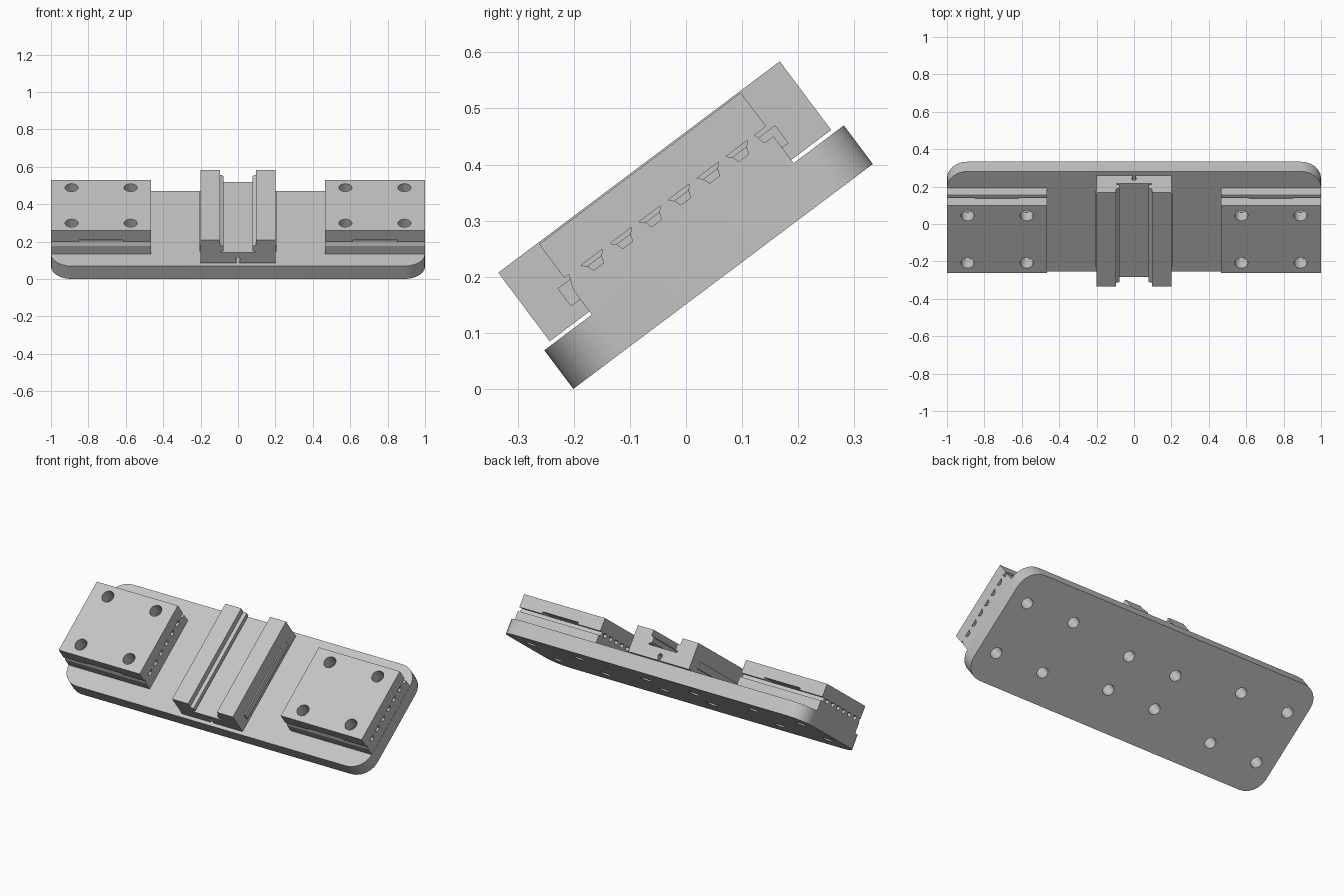
import bpy, bmesh, math
from mathutils import Matrix

if "Cube" in bpy.data.objects:
    bpy.data.objects.remove(bpy.data.objects["Cube"], do_unlink=True)

# The assembly is laid out flat (x across, y along, z up), then tilted as a whole
TILT = Matrix.Translation((0, -0.201, 0)) @ Matrix.Rotation(math.radians(36.9), 4, 'X')
MID = 0.332            # middle of the assembly along y
BLOCK_X = 0.732        # middle of each clamp block
BASE_TOP = 0.086
JOINT = 0.168          # plane between the two clamp plates
HOLE_DX, HOLE_DY = 0.158, 0.158

grey = bpy.data.materials.new("light_grey")
grey.use_nodes = True
grey.diffuse_color = (0.55, 0.55, 0.55, 1)
grey.node_tree.nodes["Principled BSDF"].inputs["Base Color"].default_value = (0.55, 0.55, 0.55, 1)


def finish(name, bm):
    bmesh.ops.recalc_face_normals(bm, faces=bm.faces)
    mesh = bpy.data.meshes.new(name)
    bm.to_mesh(mesh)
    bm.free()
    mesh.materials.append(grey)
    ob = bpy.data.objects.new(name, mesh)
    bpy.context.scene.collection.objects.link(ob)
    ob.matrix_world = TILT
    return ob


def extrude(name, points, place, start, end):
    """Solid from a 2D outline; place(a, b, depth) gives the 3D point."""
    bm = bmesh.new()
    face = bm.faces.new([bm.verts.new(place(a, b, start)) for a, b in points])
    top = bmesh.ops.extrude_face_region(bm, geom=[face])["geom"]
    shift = [q - p for p, q in zip(place(0, 0, start), place(0, 0, end))]
    bmesh.ops.translate(bm, vec=shift, verts=[v for v in top if isinstance(v, bmesh.types.BMVert)])
    return finish(name, bm)


def along_x(a, b, d):
    return (d, a, b)


def along_y(a, b, d):
    return (a, d, b)


def along_z(a, b, d):
    return (a, b, d)


def box(name, x0, x1, y0, y1, z0, z1):
    return extrude(name, [(x0, y0), (x1, y0), (x1, y1), (x0, y1)], along_z, z0, z1)


def drill(ob, centres, radius):
    """Cut round holes straight through a part."""
    bm = bmesh.new()
    for x, y in centres:
        bmesh.ops.create_cone(bm, cap_ends=True, segments=24, radius1=radius, radius2=radius,
                              depth=1, matrix=Matrix.Translation((x, y, 0.1)))
    cut(ob, finish("hole_cutter", bm))


def cut(ob, cutter):
    cutter.hide_render = True
    mod = ob.modifiers.new("cut", 'BOOLEAN')
    mod.operation = 'DIFFERENCE'
    mod.solver = 'EXACT'
    mod.object = cutter
    bpy.context.view_layer.update()
    mesh = bpy.data.meshes.new_from_object(ob.evaluated_get(bpy.context.evaluated_depsgraph_get()))
    ob.modifiers.clear()
    ob.data = mesh
    bpy.data.objects.remove(cutter, do_unlink=True)


def hole_grid(cx, dx, dy):
    return [(cx + sx * dx, MID + sy * dy) for sx in (-1, 1) for sy in (-1, 1)]


# Base plate with rounded corners
R, W, L = 0.11, 1.0, 0.668
outline = []
for quarter, (cx, cy) in enumerate([(W - R, L - R), (R - W, L - R), (R - W, R), (W - R, R)]):
    for i in range(7):
        a = math.radians(90 * quarter + 15 * i)
        outline.append((cx + R * math.cos(a), cy + R * math.sin(a)))
base = extrude("base_plate", outline, along_z, 0, BASE_TOP)
drill(base, hole_grid(-BLOCK_X, HOLE_DX, HOLE_DY) + hole_grid(BLOCK_X, HOLE_DX, HOLE_DY)
      + hole_grid(0, HOLE_DX, 0.106), 0.032)

# Clamp blocks: a grooved lower plate and a slotted upper plate at each end
lower_outline = [(0.106, BASE_TOP), (0.556, BASE_TOP), (0.556, 0.146), (0.536, 0.146), (0.53, JOINT)]
groove = [(0.024, 0), (0.015, -0.009), (0.011, -0.021), (-0.011, -0.021), (-0.015, -0.009), (-0.024, 0)]
for k in reversed(range(6)):
    lower_outline += [(0.167 + 0.0647 * k + a, JOINT + b) for a, b in groove]
lower_outline += [(0.116, JOINT), (0.106, 0.142)]

for side, s in (("left", 1), ("right", -1)):
    cx = s * BLOCK_X
    x0, x1 = cx - 0.267, cx + 0.267
    lower = extrude(side + "_clamp_lower_plate", lower_outline, along_x, x0, x1)
    drill(lower, hole_grid(cx, HOLE_DX, HOLE_DY), 0.034)
    # Belt slot along the underside of the upper plate
    h0, h1 = cx - 0.117, cx + 0.117
    upper_outline = [(x0, JOINT), (h0, JOINT), (h0, JOINT + 0.012), (h1, JOINT + 0.012),
                     (h1, JOINT), (x1, JOINT), (x1, 0.243), (x0, 0.243)]
    upper = extrude(side + "_clamp_upper_plate", upper_outline, along_y, 0.106, 0.556)
    drill(upper, hole_grid(cx, HOLE_DX, HOLE_DY), 0.035)
    # Thin strip on the outer side of the guide rail
    box(side + "_rail_strip", *sorted((s * 0.2, s * 0.207)), 0.085, 0.57, 0.12, 0.16)

# Guide rail: ribbed channel above, key slot below
half = [(0.009, 0.093), (0.2, 0.093), (0.2, 0.246), (0.095, 0.246), (0.095, 0.212),
        (0.077, 0.204), (0.077, 0.178), (0.093, 0.17), (0.093, 0.1625)]
key = [(0.006, 0.132), (0.013, 0.124), (0.013, 0.116), (0.009, 0.11)]
profile = key + half
profile += [(-x, z) for x, z in reversed(profile)]
extrude("guide_rail", profile, along_y, 0.0174, 0.645)

# Spacer holding the rail just off the base
box("rail_spacer", -0.15, 0.15, 0.12, 0.54, BASE_TOP, 0.093)

# Smooth the rounded surfaces and keep the edges crisp
bpy.ops.object.select_all(action='DESELECT')
for ob in bpy.context.scene.collection.objects:
    if ob.type == 'MESH':
        ob.select_set(True)
        bpy.context.view_layer.objects.active = ob
bpy.ops.object.shade_smooth_by_angle(angle=math.radians(20))
